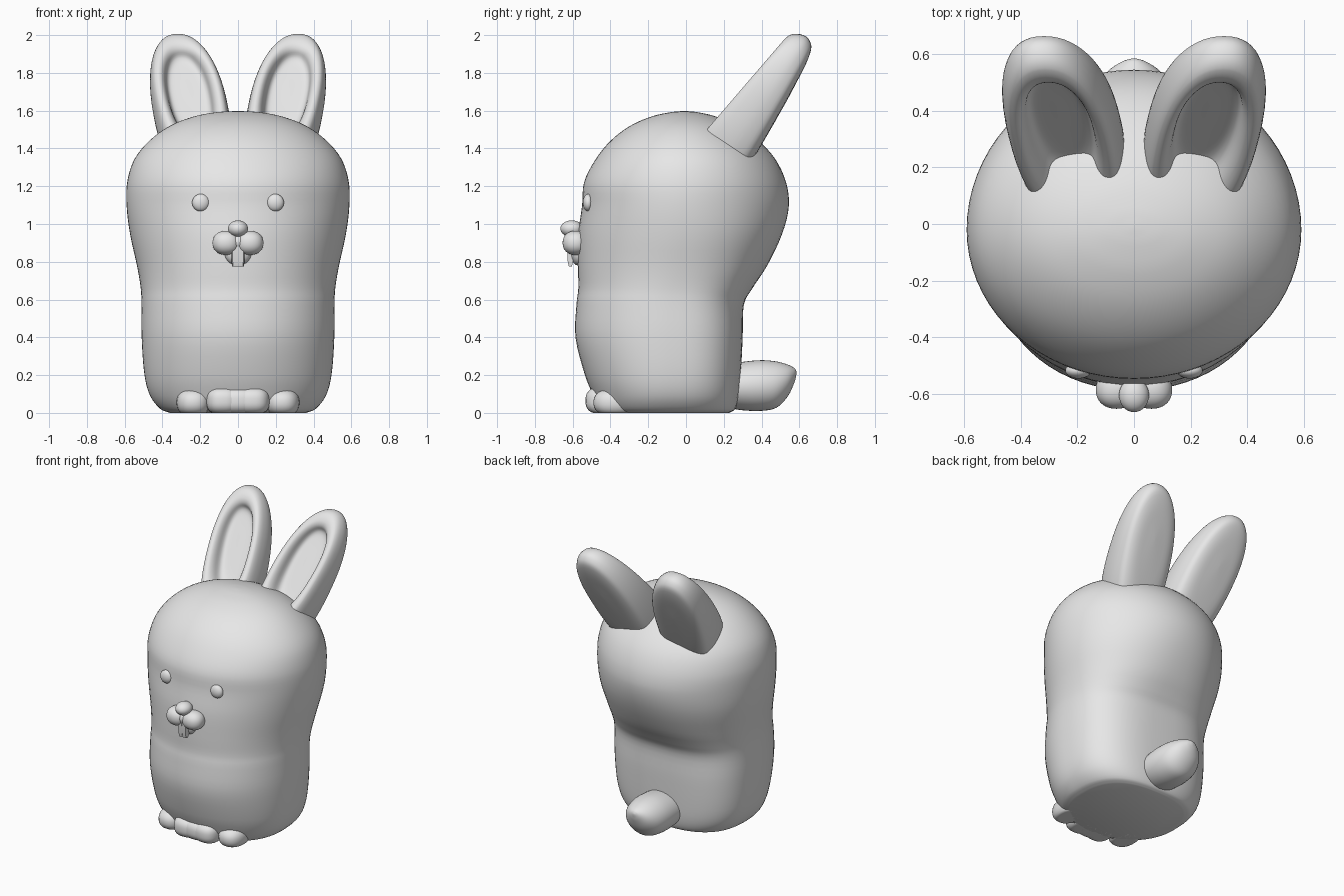
import bpy, bmesh
from math import sin, cos, pi, radians
from mathutils import Vector

if "Cube" in bpy.data.objects:
    bpy.data.objects.remove(bpy.data.objects["Cube"], do_unlink=True)

GREY = (0.8, 0.8, 0.8, 1)
mat = bpy.data.materials.new("plain grey")
mat.use_nodes = True
mat.diffuse_color = GREY
mat.node_tree.nodes["Principled BSDF"].inputs["Base Color"].default_value = GREY


def finish(name, bm):
    """Turn a bmesh into a smooth shaded object."""
    bmesh.ops.recalc_face_normals(bm, faces=bm.faces)
    mesh = bpy.data.meshes.new(name)
    bm.to_mesh(mesh)
    bm.free()
    mesh.materials.append(mat)
    obj = bpy.data.objects.new(name, mesh)
    bpy.context.collection.objects.link(obj)
    bpy.ops.object.select_all(action="DESELECT")
    obj.select_set(True)
    bpy.context.view_layer.objects.active = obj
    bpy.ops.object.shade_smooth_by_angle(angle=radians(50))
    return obj


def skin(name, rings):
    """Bridge equal rings of points and close both ends."""
    bm = bmesh.new()
    loops = [[bm.verts.new(p) for p in ring] for ring in rings]
    n = len(loops[0])
    for a, b in zip(loops, loops[1:]):
        for i in range(n):
            j = (i + 1) % n
            bm.faces.new((a[i], a[j], b[j], b[i]))
    bm.faces.new(loops[0])
    bm.faces.new(loops[-1])
    return finish(name, bm)


def spline(rows, steps):
    """Smooth curve through the rows, with tangents weighted by spacing."""
    rows = [Vector(r) for r in rows]
    out = []
    for i in range(len(rows) - 1):
        p, q = rows[i], rows[i + 1]
        before, after = rows[max(i - 1, 0)], rows[min(i + 2, len(rows) - 1)]
        d = (q - p).length
        m = (q - before) * d / (d + (p - before).length)
        k = (after - p) * d / (d + (after - q).length)
        for s in range(steps):
            t = s / steps
            h = t * t * (3 - 2 * t)
            out.append(p * (1 - h) + q * h + m * t * (1 - t) ** 2 - k * t * t * (1 - t))
    return out + [rows[-1]]


def power(v, e):
    return (1 if v >= 0 else -1) * abs(v) ** (2 / e)


def ball(name, centre, radii, e=2, floor=None):
    """Ellipsoid, squarer for larger e, optionally flattened on the floor."""
    bm = bmesh.new()
    bmesh.ops.create_uvsphere(bm, u_segments=32, v_segments=20, radius=1)
    for v in bm.verts:
        size = sum(abs(k) ** e for k in v.co) ** (1 / e)
        v.co = Vector(c + r * k / size for c, r, k in zip(centre, radii, v.co))
        if floor is not None:
            v.co.z = max(v.co.z, floor)
    return finish(name, bm)


# Body: height, half width, front, back, middle, roundness of front, of back
BODY = [
    (0.00, 0.36, -0.42, 0.23, -0.1, 2.1, 2.7), (0.02, 0.41, -0.455, 0.26, -0.1, 2.1, 2.7),
    (0.09, 0.465, -0.49, 0.28, -0.1, 2.1, 2.75), (0.20, 0.495, -0.535, 0.29, -0.1, 2.1, 2.8),
    (0.40, 0.51, -0.585, 0.30, -0.1, 2.1, 2.8), (0.57, 0.511, -0.58, 0.306, -0.09, 2.1, 2.7),
    (0.66, 0.515, -0.57, 0.352, -0.07, 2.08, 2.5), (0.78, 0.535, -0.572, 0.43, -0.04, 2.05, 2.25),
    (0.95, 0.572, -0.57, 0.51, -0.02, 2, 2.1), (1.10, 0.59, -0.55, 0.545, -0.02, 2, 2),
    (1.22, 0.587, -0.54, 0.53, -0.02, 2, 2), (1.34, 0.55, -0.48, 0.475, -0.02, 2, 2),
    (1.44, 0.47, -0.40, 0.385, -0.02, 2, 2), (1.52, 0.36, -0.295, 0.27, -0.02, 2, 2),
    (1.57, 0.23, -0.18, 0.155, -0.02, 2, 2), (1.592, 0.11, -0.08, 0.06, -0.015, 2, 2),
    (1.598, 0.01, -0.02, 0.0, -0.01, 2, 2)]
rings = []
for z, w, front, back, mid, ef, eb in spline(BODY, 4):
    ring = []
    for i in range(72):
        a = 2 * pi * i / 72
        e, depth = (eb, back - mid) if sin(a) > 0 else (ef, mid - front)
        ring.append((w * power(cos(a), e), mid + depth * power(sin(a), e), z))
    rings.append(ring)
skin("body", rings)

# Ears: spread of the outline, depth as a share of the half thickness
EAR = [(0.01, 0.25), (0.3, 0.25), (0.46, 0.28), (0.54, 0.42), (0.6, 0.75),
       (0.68, 0.95), (0.78, 1.0), (0.88, 0.9), (0.96, 0.55), (1.0, 0.0),
       (0.97, -0.45), (0.88, -0.78), (0.65, -0.95), (0.3, -1), (0.01, -1.02)]
centre = Vector((0.25, 0.36, 1.6))
axis = Vector((0.15, 0.572, 0.82)).normalized()
normal = Vector((0, -0.82, 0.572))
for side, label in ((1, "left"), (-1, "right")):
    rings = []
    for r, d in spline(EAR, 3):
        ring = []
        for i in range(56):
            a = 2 * pi * i / 56
            along = r * (0.485 if sin(a) > 0 else 0.55) * power(sin(a), 2.2)
            along += 0.14 * (1 - r)
            thick = min(0.15, 0.125 - 0.1 * along)
            p = centre + axis * along + normal * d * thick
            p.x += r * 0.2 * power(cos(a), 2.2)
            ring.append((side * p.x, p.y, p.z))
        rings.append(ring)
    skin(label + "_ear", rings)

# Tail: distance back, height, half width, half height
TAIL = [(0.2, 0.14, 0.14, 0.11), (0.3, 0.142, 0.15, 0.128), (0.4, 0.145, 0.148, 0.134),
        (0.48, 0.15, 0.13, 0.122), (0.54, 0.172, 0.092, 0.083),
        (0.575, 0.2, 0.04, 0.036), (0.585, 0.213, 0.006, 0.006)]
skin("tail", [[(w * cos(2 * pi * i / 40), y, z + h * sin(2 * pi * i / 40))
               for i in range(40)] for y, z, w, h in spline(TAIL, 4)])

# Paired toes, eyes, muzzle pads and teeth
for side, label in ((1, "left"), (-1, "right")):
    ball(label + "_inner_toe", (side * 0.078, -0.42, 0.065), (0.09, 0.112, 0.076), 2.7, 0)
    ball(label + "_outer_toe", (side * 0.235, -0.37, 0.055), (0.09, 0.12, 0.077), 2.3, 0)
    ball(label + "_eye", (side * 0.197, -0.518, 1.113), (0.046, 0.028, 0.046))
    ball(label + "_muzzle_pad", (side * 0.062, -0.585, 0.9), (0.073, 0.068, 0.064), 2.2)
    tooth = []
    for z, w, depth in ((0.88, 0.036, 0.018), (0.8, 0.034, 0.014), (0.775, 0.031, 0.008)):
        tooth.append([(side * x, -0.612 + y, z) for x, y in
                      ((0.001, -depth), (w - 0.006, -depth), (w, 0), (w, depth), (0.001, depth))])
    skin(label + "_tooth", tooth)

# Toe bridge, muzzle bridge, nose and chin
ball("toe_bridge", (0, -0.42, 0.065), (0.11, 0.108, 0.075), 2.7, 0)
ball("muzzle_bridge", (0, -0.58, 0.905), (0.06, 0.058, 0.05))
ball("nose", (0, -0.605, 0.975), (0.053, 0.06, 0.044))
ball("chin", (0, -0.568, 0.845), (0.07, 0.045, 0.065))
